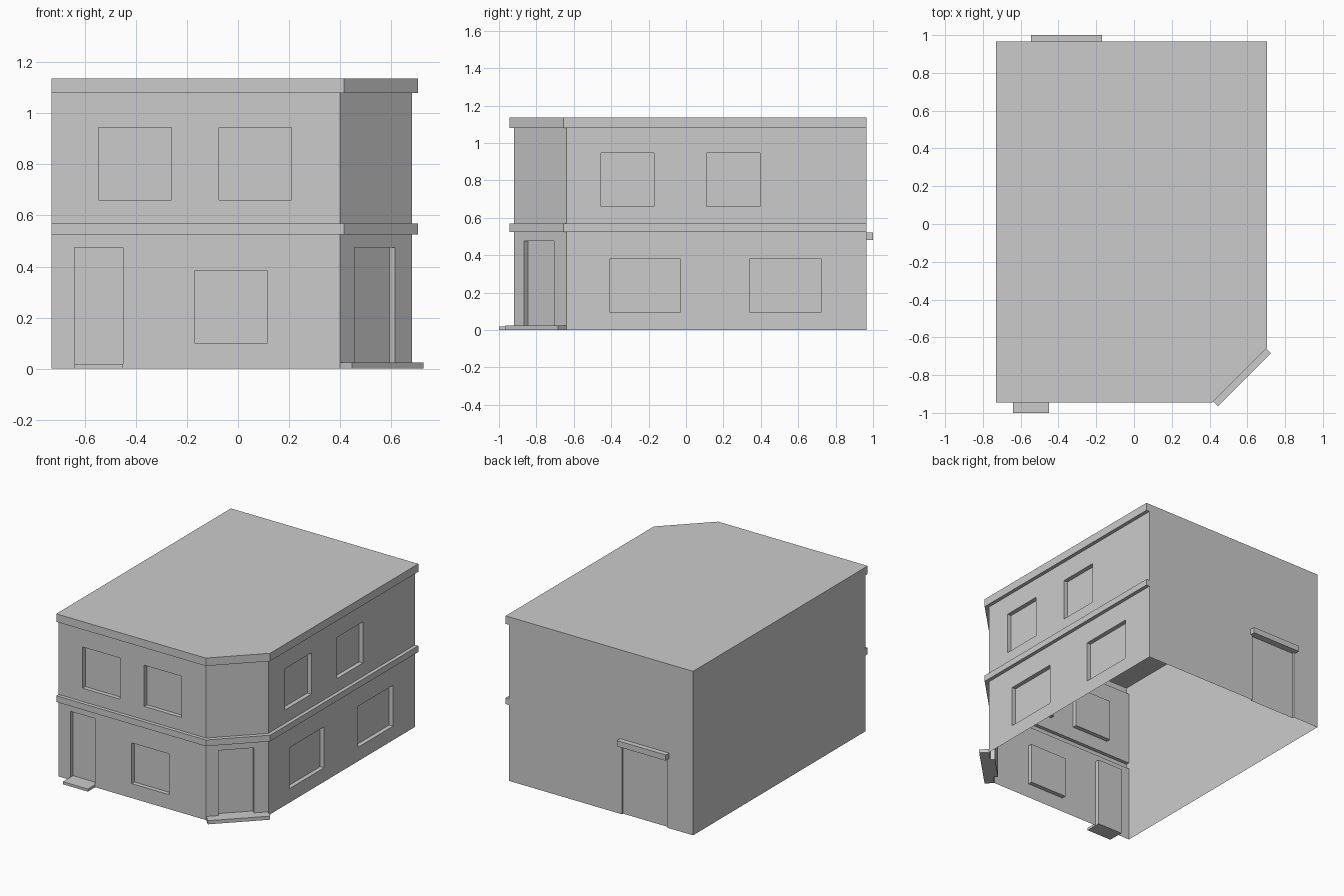
import bpy
import bmesh
from mathutils import Vector

if "Cube" in bpy.data.objects:
    bpy.data.objects.remove(bpy.data.objects["Cube"])

# Single plaster colour
plaster = bpy.data.materials.new("plaster_grey")
plaster.use_nodes = True
grey = (0.6, 0.6, 0.6, 1)
plaster.diffuse_color = grey
plaster.node_tree.nodes["Principled BSDF"].inputs["Base Color"].default_value = grey

# Footprint of the walls and of the projecting bands, counter-clockwise
A, B, C, D, E = [Vector(p) for p in
                 ((-0.73, -0.92), (0.40, -0.92), (0.68, -0.64), (0.68, 0.965), (-0.73, 0.965))]
INNER = [A, B, C, D]
OUTER = [Vector(p) for p in
         ((-0.73, -0.945), (0.415, -0.945), (0.705, -0.655), (0.705, 0.965))]
BAND_LOW, BAND_HIGH, CORNICE, ROOF = 0.525, 0.568, 1.08, 1.135
DEPTH = 0.03


def finish(name, bm):
    bmesh.ops.remove_doubles(bm, verts=bm.verts, dist=0.0001)
    mesh = bpy.data.meshes.new(name)
    bm.to_mesh(mesh)
    bm.free()
    mesh.materials.append(plaster)
    obj = bpy.data.objects.new(name, mesh)
    bpy.context.collection.objects.link(obj)
    return obj


def face(bm, points):
    return bm.faces.new([bm.verts.new(p) for p in points])


def wall(bm, p, q, low, high, openings=(), depth=DEPTH):
    """Thin wall from p to q; openings (u0, u1, z0, z1) become shallow niches."""
    along = (q - p).normalized()
    inward = Vector((-along.y, along.x))

    def at(u, z, d=0):
        return (*(p + along * u + inward * d), z)

    us = sorted({0, (q - p).length, *[u for o in openings for u in o[:2]]})
    zs = sorted({low, high, *[z for o in openings for z in o[2:]]})
    for u0, u1 in zip(us, us[1:]):
        for z0, z1 in zip(zs, zs[1:]):
            u, z = (u0 + u1) / 2, (z0 + z1) / 2
            if not any(o[0] < u < o[1] and o[2] < z < o[3] for o in openings):
                face(bm, [at(u0, z0), at(u1, z0), at(u1, z1), at(u0, z1)])
    for u0, u1, z0, z1 in openings:
        ring = [(u0, z0), (u1, z0), (u1, z1), (u0, z1)]
        face(bm, [at(*c, depth) for c in ring])
        for i, c in enumerate(ring):
            n = ring[(i + 1) % 4]
            if not (i == 0 and z0 == 0):
                face(bm, [at(*c), at(*n), at(*n, depth), at(*c, depth)])


def shelf(bm, z, up):
    """Horizontal strip between wall line and band line."""
    for i in range(3):
        ring = [INNER[i], INNER[i + 1], OUTER[i + 1], OUTER[i]]
        face(bm, [(*p, z) for p in (reversed(ring) if up else ring)])


def band(name, low, high):
    bm = bmesh.new()
    path = [A, *OUTER, D]
    for p, q in zip(path, path[1:]):
        wall(bm, p, q, low, high)
    shelf(bm, low, False)
    if high < ROOF:
        shelf(bm, high, True)
    return finish(name, bm)


def slab(name, outline, low, high):
    """Solid block over a flat outline."""
    bm = bmesh.new()
    base = face(bm, [(*p, low) for p in outline])
    top = bmesh.ops.extrude_face_region(bm, geom=[base], use_keep_orig=True)["geom"]
    bmesh.ops.translate(bm, vec=(0, 0, high - low),
                        verts=[v for v in top if isinstance(v, bmesh.types.BMVert)])
    bmesh.ops.recalc_face_normals(bm, faces=bm.faces)
    return finish(name, bm)


# Ground storey: front door and window, corner door, two side windows
bm = bmesh.new()
wall(bm, A, B, 0, BAND_LOW, [(0.09, 0.28, 0, 0.475), (0.56, 0.845, 0.1, 0.382)])
wall(bm, B, C, 0, BAND_LOW, [(0.078, 0.304, 0, 0.475)])
wall(bm, C, D, 0, BAND_LOW, [(0.23, 0.61, 0.097, 0.38), (0.98, 1.365, 0.097, 0.38)])
finish("ground_storey_walls", bm)

# Upper storey: two windows to the front and two to the side
bm = bmesh.new()
wall(bm, A, B, BAND_HIGH, CORNICE, [(u, u + 0.285, 0.66, 0.945) for u in (0.185, 0.655)])
wall(bm, B, C, BAND_HIGH, CORNICE)
wall(bm, C, D, BAND_HIGH, CORNICE, [(u, u + 0.285, 0.66, 0.945) for u in (0.185, 0.75)])
finish("upper_storey_walls", bm)

# Plain left wall and back wall with a shallow service door
bm = bmesh.new()
wall(bm, D, E, 0, ROOF, [(0.865, 1.213, 0, 0.48)], 0.012)
wall(bm, E, A, 0, ROOF)
finish("back_and_left_walls", bm)

# Projecting bands and the flat roof
band("storey_band", BAND_LOW, BAND_HIGH)
band("cornice", CORNICE, ROOF)
bm = bmesh.new()
face(bm, [(*p, ROOF) for p in (*OUTER, E)])
finish("roof", bm)

# Door steps and the lintel over the back door
slab("front_step", [(-0.64, -1), (-0.45, -1), (-0.45, -0.89), (-0.64, -0.89)], 0, 0.018)
slab("back_lintel", [(-0.545, 0.965), (-0.17, 0.965), (-0.17, 1), (-0.545, 1)], 0.48, 0.52)
along = (C - B).normalized()
inward = Vector((-along.y, along.x))
length = (C - B).length
slab("corner_step", [B + along * u + inward * d for u, d in
                     ((0, -0.064), (length, -0.064), (length, 0), (0.304, 0),
                      (0.304, DEPTH), (0.078, DEPTH), (0.078, 0), (0, 0))], 0, 0.025)
